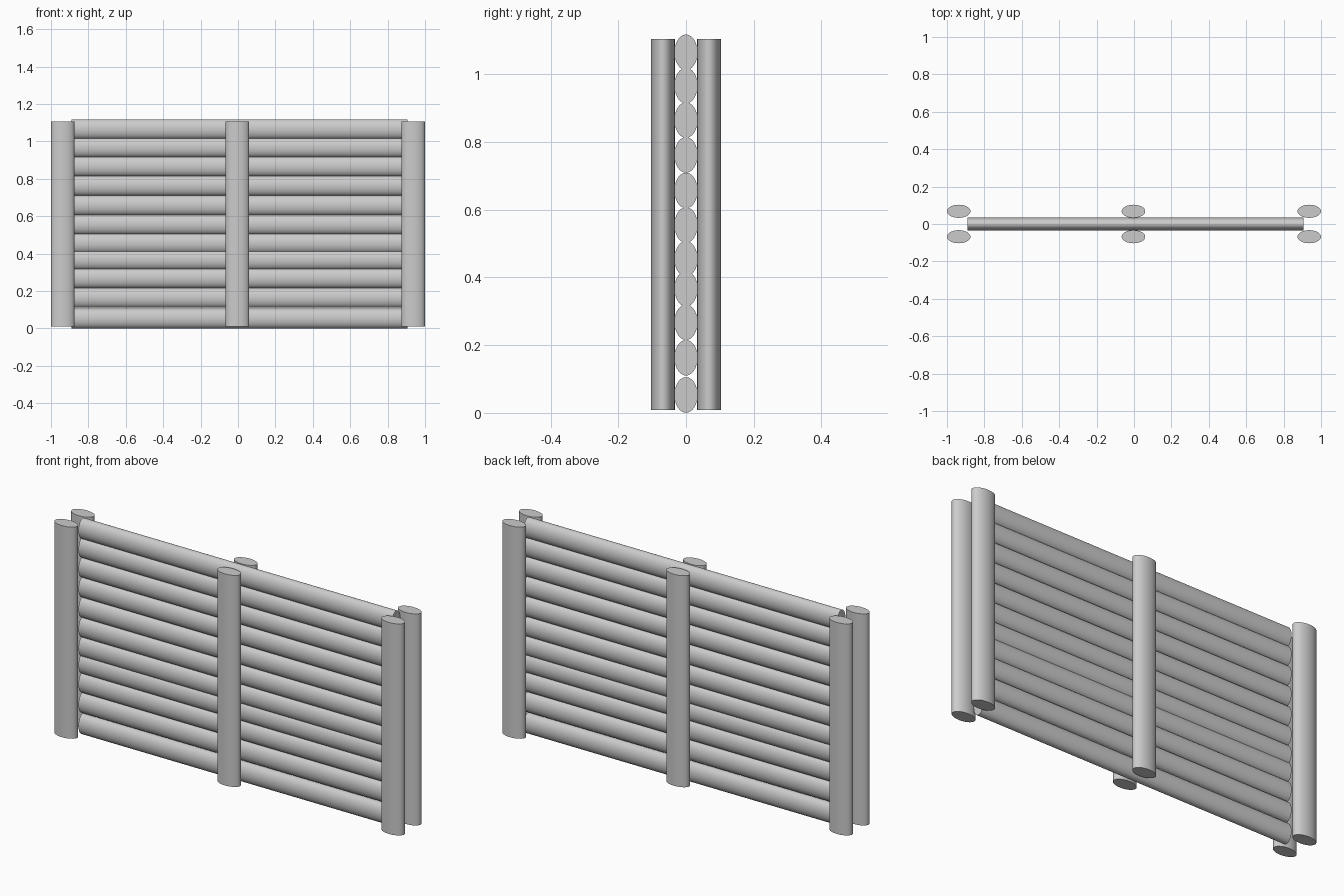
import bpy
from math import radians

if "Cube" in bpy.data.objects:
    bpy.data.objects.remove(bpy.data.objects["Cube"])


def log(name, loc, scale, length, rot=(0, 0, 0)):
    """Oval log: a cylinder with two different radii, smooth sides, flat ends."""
    bpy.ops.mesh.primitive_cylinder_add(vertices=48, radius=1, depth=1, location=loc, rotation=rot)
    ob = bpy.context.object
    ob.name = name
    ob.scale = (scale[0], scale[1], length)
    bpy.ops.object.transform_apply(location=False, rotation=True, scale=True)
    bpy.ops.object.shade_smooth_by_angle(angle=radians(30))
    return ob


# Stacked horizontal rails (slightly uneven spacing)
rail_heights = [0.053, 0.163, 0.268, 0.367, 0.455, 0.555, 0.657, 0.762, 0.865, 0.967, 1.065]
for i, z in enumerate(rail_heights):
    log(f"rail_{i + 1}", (0.008, 0, z), (0.0525, 0.034), 1.797, (0, radians(90), 0))

# Pairs of upright posts clamping the rails
for side, x in (("left", -0.937), ("middle", -0.003), ("right", 0.937)):
    for face, y in (("front", -0.068), ("back", 0.068)):
        log(f"{side}_{face}_post", (x, y, 0.557), (0.063, 0.035), 1.096)
